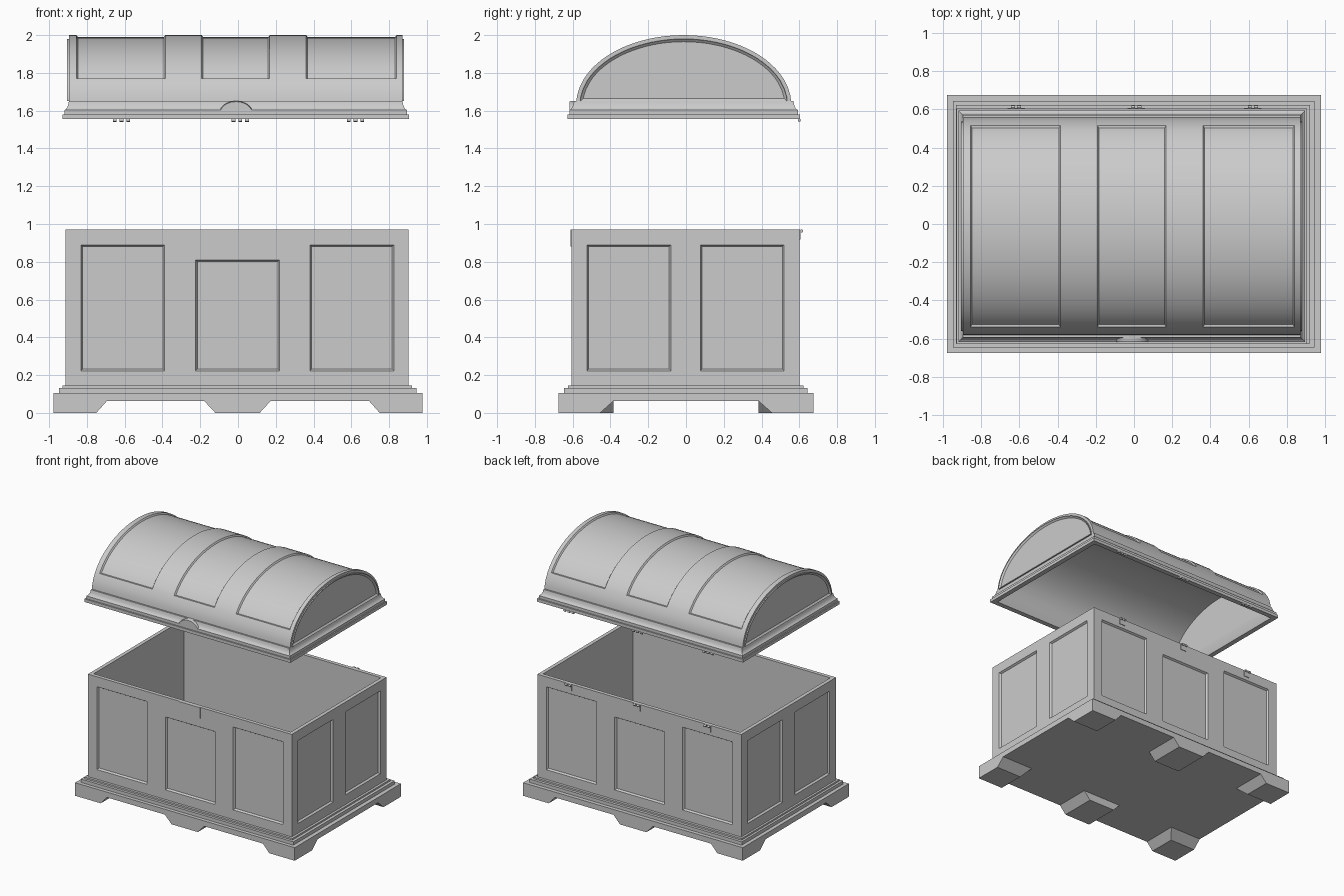
import bpy, bmesh, math
from mathutils import Matrix, Vector

if "Cube" in bpy.data.objects:
    bpy.data.objects.remove(bpy.data.objects["Cube"])


def finish(name, bm, smooth=None, fix=True):
    if fix:
        bmesh.ops.recalc_face_normals(bm, faces=bm.faces)
    me = bpy.data.meshes.new(name)
    bm.to_mesh(me)
    bm.free()
    ob = bpy.data.objects.new(name, me)
    bpy.context.collection.objects.link(ob)
    if smooth:
        bpy.ops.object.select_all(action='DESELECT')
        ob.select_set(True)
        bpy.context.view_layer.objects.active = ob
        bpy.ops.object.shade_smooth_by_angle(angle=math.radians(smooth))
    return ob


def add_loft(bm, loops, cap=True, closed=False):
    """Skin between equal-length closed loops of points."""
    rows = [[bm.verts.new(p) for p in loop] for loop in loops]
    n = len(rows[0])
    pairs = list(zip(rows, rows[1:])) + ([(rows[-1], rows[0])] if closed else [])
    for a, b in pairs:
        for i in range(n):
            j = (i + 1) % n
            bm.faces.new((a[i], a[j], b[j], b[i]))
    if cap and not closed:
        bm.faces.new(rows[0])
        bm.faces.new(rows[-1])


def rect(x0, x1, y0, y1, z):
    return [(x0, y0, z), (x1, y0, z), (x1, y1, z), (x0, y1, z)]


def block(name, bottom, top, z0, z1):
    bm = bmesh.new()
    add_loft(bm, [rect(*bottom, z0), rect(*top, z1)])
    return finish(name, bm)


def box(name, x0, x1, y0, y1, z0, z1):
    return block(name, (x0, x1, y0, y1), (x0, x1, y0, y1), z0, z1)


def frame(name, profile, hx, hy, cx=0, cy=0, smooth=None):
    """Sweep a closed (offset, z) profile around a rectangle."""
    bm = bmesh.new()
    add_loft(bm, [rect(cx - hx - o, cx + hx + o, cy - hy - o, cy + hy + o, z)
                  for o, z in profile], closed=True)
    return finish(name, bm, smooth)


def knuckles(name, x, y, z, offsets, r=0.008, length=0.02):
    bm = bmesh.new()
    for o in offsets:
        m = Matrix.Translation((x + o, y, z)) @ Matrix.Rotation(math.pi / 2, 4, 'Y')
        bmesh.ops.create_cone(bm, cap_ends=True, segments=12, radius1=r,
                              radius2=r, depth=length, matrix=m)
    return finish(name, bm, 40)


# Plinth with stepped moulding
BX, BY = 0.978, 0.675
box("plinth", -BX, BX, -BY, BY, 0.062, 0.105)
box("lower_moulding", -0.948, 0.945, -0.646, 0.644, 0.105, 0.132)
box("upper_moulding", -0.93, 0.922, -0.625, 0.622, 0.132, 0.145)

# Bracket feet: four corners and two centre feet
for sx in (-1, 1):
    for sy in (-1, 1):
        def corner(ix, iy):
            xs, ys = sorted((sx * ix, sx * BX)), sorted((sy * iy, sy * BY))
            return (*xs, *ys)
        block("corner_foot", corner(0.75, 0.455), corner(0.695, 0.385), 0, 0.062)
for sy in (-1, 1):
    ys = sorted((sy * 0.385, sy * BY))
    block("centre_foot", (-0.12, 0.115, *ys), (-0.178, 0.172, *ys), 0, 0.062)

# Chest walls, with sunken panels cut on all four sides
CX, CY, HX, HY = -0.005, -0.002, 0.908, 0.603
body = frame("chest_walls", [(0, 0.12), (0, 0.97), (-0.03, 0.97), (-0.03, 0.12)],
             HX, HY, CX, CY)
box("chest_floor", CX - 0.89, CX + 0.89, CY - 0.59, CY + 0.59, 0.12, 0.15)

long_side = [(-0.605, 0.223, 0.89), (0.003, 0.89 - 0.667, 0.81), (0.608, 0.223, 0.89)]
short_side = [(-0.3, 0.223, 0.89), (0.3, 0.223, 0.89)]
bm = bmesh.new()
for k in range(4):
    turn = Matrix.Translation((CX, CY, 0)) @ Matrix.Rotation(k * math.pi / 2, 4, 'Z')
    dist, panels = (HX, short_side) if k % 2 else (HY, long_side)
    for u, z0, z1 in panels:
        loops = []
        for depth, grow in ((0.01, 0), (0, 0), (-0.015, -0.009)):
            w, y = 0.222 + grow, -dist - depth
            loops.append([turn @ Vector(p) for p in (
                (u - w, y, z0 - grow), (u + w, y, z0 - grow),
                (u + w, y, z1 + grow), (u - w, y, z1 + grow))])
        add_loft(bm, loops)
cutter = finish("panel_cutter", bm)
cutter.hide_render = True
mod = body.modifiers.new("panels", 'BOOLEAN')
mod.object, mod.operation, mod.solver = cutter, 'DIFFERENCE', 'EXACT'
bpy.context.view_layer.objects.active = body
bpy.ops.object.modifier_apply(modifier=mod.name)
bpy.data.objects.remove(cutter)

# Lock plate on the chest front
box("lock_plate", -0.1, 0.088, -0.612, -0.6, 0.88, 0.97)

# Lid
LX, LY, ZC = -0.012, -0.012, 1.63
frame("lid_rim", [(0, 1.555), (0, 1.58), (-0.01, 1.58), (-0.01, 1.603),
                  (-0.016, 1.606), (-0.024, 1.615), (-0.03, 1.63), (-0.034, 1.65),
                  (-0.06, 1.65), (-0.062, 1.63), (-0.04, 1.555)],
      0.917, 0.615, LX, LY, 30)

EDGE = math.asin(0.14 / 0.37)
ANGLES = ([EDGE * i / 3 for i in range(3)]
          + [EDGE + (math.pi - 2 * EDGE) * i / 30 for i in range(31)]
          + [math.pi - EDGE * i / 3 for i in (2, 1, 0)])


def vault(bm, xs, a, b):
    rows = [[bm.verts.new((LX + x, LY - a * math.cos(t), ZC + b * math.sin(t)))
             for t in ANGLES] for x in xs]
    grid = [[bm.faces.new((p[i], q[i], q[i + 1], p[i + 1]))
             for i in range(len(ANGLES) - 1)] for p, q in zip(rows, rows[1:])]
    caps = [bm.faces.new(rows[0]), bm.faces.new(rows[-1][::-1])]
    bm.normal_update()
    for f in list(bm.faces):
        if f.normal.dot(f.calc_center_median() - Vector((LX, LY, ZC))) < 0:
            f.normal_flip()
    return grid, caps


# Domed lid: three sunken panels over the arch, raised trim on the ends
bm = bmesh.new()
cuts = [-0.883, -0.843, -0.373, -0.18, 0.18, 0.373, 0.851, 0.883]
grid, caps = vault(bm, cuts, 0.57, 0.37)
sunk = [f for c in (1, 3, 5) for f in grid[c][3:-3]]
bmesh.ops.inset_region(bm, faces=sunk, thickness=0.008, depth=-0.011, use_even_offset=True)
for thick, depth in ((0.02, 0), (0.001, 0.009), (0.014, -0.012)):
    bmesh.ops.inset_individual(bm, faces=caps, thickness=thick, depth=depth,
                               use_even_offset=True)
finish("lid_dome", bm, 30, fix=False)

# Hollow inside of the lid
bm = bmesh.new()
vault(bm, [-0.855, 0.855], 0.553, 0.35)
bmesh.ops.reverse_faces(bm, faces=bm.faces)
finish("lid_lining", bm, 30, fix=False)

# Half-round clasp on the lid front
bm = bmesh.new()
arc = [(-0.01 + 0.09 * math.cos(math.pi * i / 20), 1.583 + 0.068 * math.sin(math.pi * i / 20))
       for i in range(21)]
add_loft(bm, [[(-0.01 + (x + 0.01) * s, y, 1.583 + (z - 1.583) * s) for x, z in arc]
              for y, s in ((-0.56, 1), (-0.608, 1), (-0.617, 0.95))])
finish("clasp", bm, 30)

# Three hinges: leaf and knuckles on the chest, knuckles on the lid
for x in (-0.617, 0.012, 0.622):
    box("hinge_leaf", x - 0.027, x + 0.027, 0.595, 0.606, 0.918, 0.97)
    knuckles("chest_hinge_knuckles", x, 0.613, 0.963, (-0.016, 0.016))
    knuckles("lid_hinge_knuckles", x, 0.6, 1.549, (-0.036, 0, 0.036))
